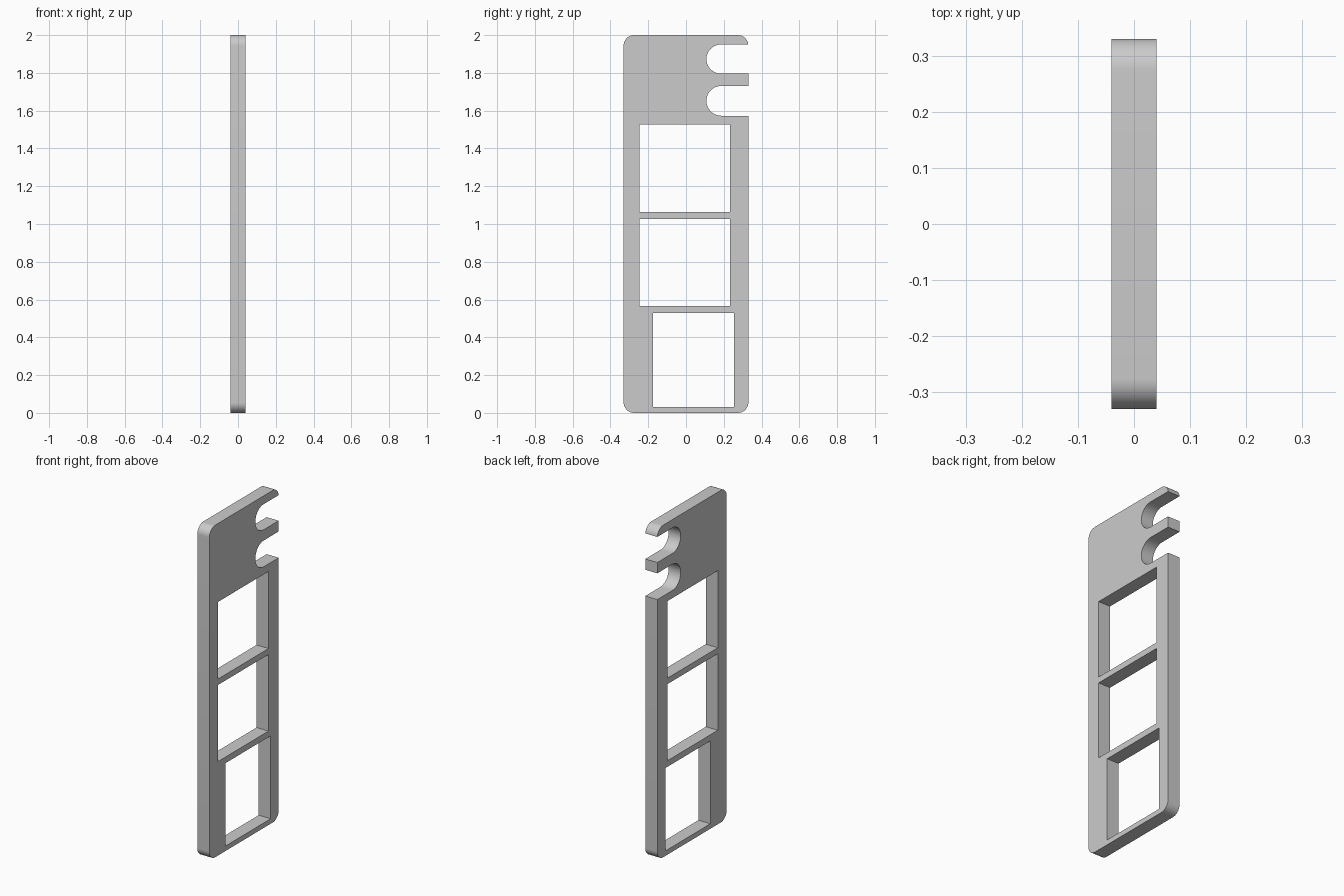
import bpy
import bmesh
from math import pi, cos, sin, radians

if "Cube" in bpy.data.objects:
    bpy.data.objects.remove(bpy.data.objects["Cube"])

HALF_W, HEIGHT, HALF_T, CORNER = 0.33, 2.0, 0.04, 0.055


def arc(cy, cz, r, start, end, steps=12):
    """Points along an arc in the side plane, angles in degrees."""
    angles = [radians(start + (end - start) * i / steps) for i in range(steps + 1)]
    return [(cy + r * cos(a), cz + r * sin(a)) for a in angles]


def slot(low, high, mouth=HALF_W):
    """Round-ended slot opening toward the back edge, traced upward."""
    r = (high - low) / 2
    return [(mouth, low)] + arc(0.108 + r, low + r, r, 270, 90, 24) + [(mouth, high)]


def window(y0, y1, z0, z1):
    return [(y0, z0), (y1, z0), (y1, z1), (y0, z1)]


# Outer outline: rounded plate with two slots in the back edge
in_y, top_z = HALF_W - CORNER, HEIGHT - CORNER
outline = arc(in_y, CORNER, CORNER, -90, 0)
outline += slot(1.573, 1.731)
outline += slot(1.796, 1.95, HALF_W - 0.0003)
outline += arc(in_y, top_z, CORNER, 6, 90)
outline += arc(-in_y, top_z, CORNER, 90, 180)
outline += arc(-in_y, CORNER, CORNER, 180, 270)

# Three rectangular windows
windows = [window(-0.246, 0.233, 1.063, 1.527),
           window(-0.246, 0.233, 0.566, 1.027),
           window(-0.175, 0.254, 0.03, 0.529)]

# Filled profile extruded to the plate thickness
curve = bpy.data.curves.new("slotted_plate", "CURVE")
curve.dimensions = "2D"
curve.fill_mode = "BOTH"
curve.extrude = HALF_T
for points in [outline] + windows:
    spline = curve.splines.new("POLY")
    spline.points.add(len(points) - 1)
    for point, (y, z) in zip(spline.points, points):
        point.co = (y, z, 0, 1)
    spline.use_cyclic_u = True

plate = bpy.data.objects.new("slotted_plate", curve)
bpy.context.collection.objects.link(plate)
plate.rotation_euler = (pi / 2, 0, pi / 2)
bpy.ops.object.select_all(action="DESELECT")
plate.select_set(True)
bpy.context.view_layer.objects.active = plate
bpy.ops.object.convert(target="MESH")
plate = bpy.context.object
bpy.ops.object.transform_apply(location=False, rotation=True, scale=False)

# Weld the caps to the rim
bm = bmesh.new()
bm.from_mesh(plate.data)
bmesh.ops.remove_doubles(bm, verts=bm.verts, dist=0.00005)
bmesh.ops.recalc_face_normals(bm, faces=bm.faces)
bm.to_mesh(plate.data)
bm.free()
bpy.ops.object.shade_smooth_by_angle(angle=radians(30))

# Single plain grey
grey = bpy.data.materials.new("plain_grey")
grey.use_nodes = True
colour = (0.6, 0.6, 0.6, 1)
grey.diffuse_color = colour
grey.node_tree.nodes["Principled BSDF"].inputs["Base Color"].default_value = colour
plate.data.materials.clear()
plate.data.materials.append(grey)
